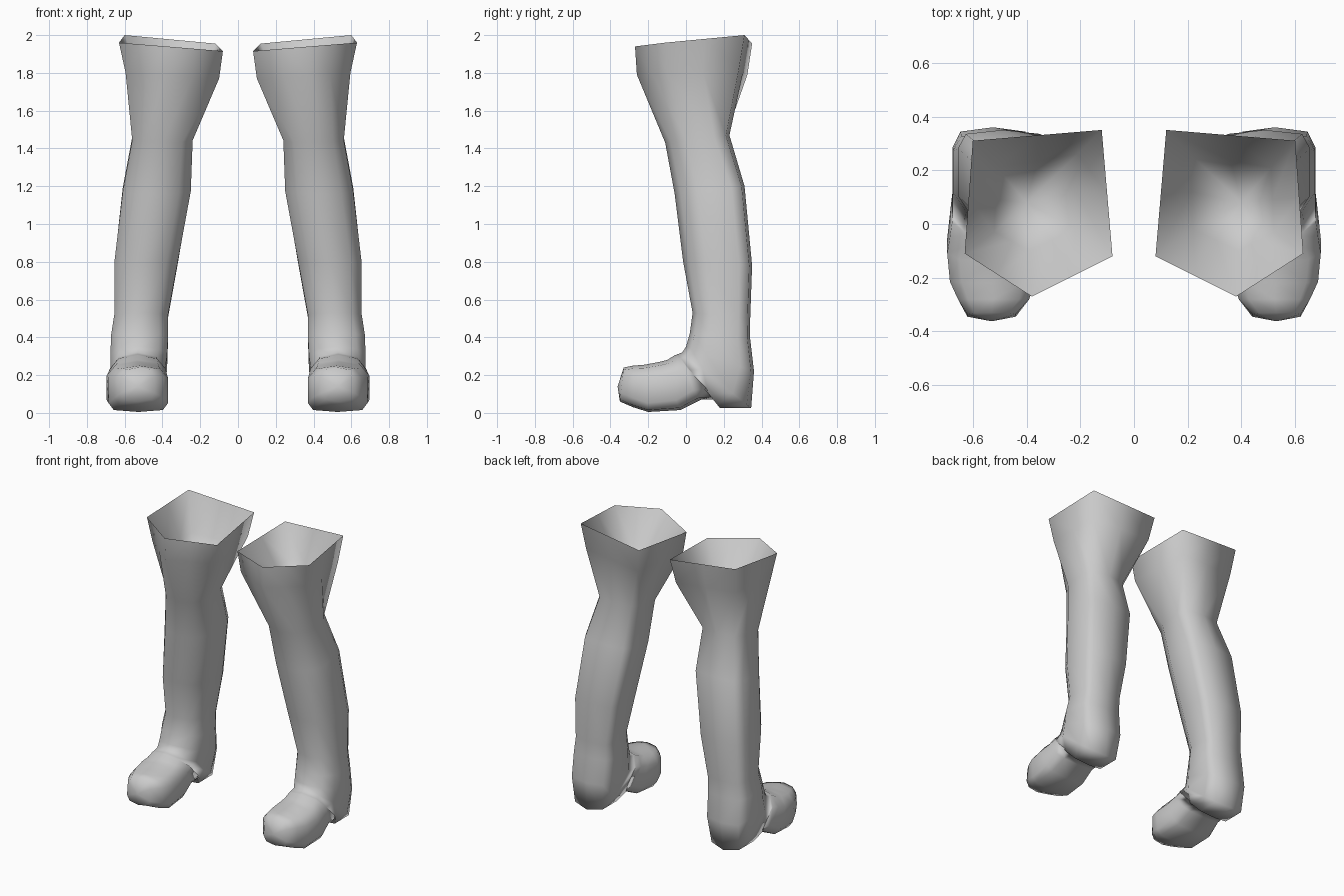
import bpy, bmesh, math
from mathutils import Vector

cube = bpy.data.objects.get("Cube")
if cube:
    bpy.data.objects.remove(cube, do_unlink=True)

leather = bpy.data.materials.new("pale grey leather")
leather.use_nodes = True
GREY = (0.6, 0.6, 0.6, 1)
leather.diffuse_color = GREY
leather.node_tree.nodes["Principled BSDF"].inputs["Base Color"].default_value = GREY

N = 10  # points per ring, starting at the front


def pentagon(corners):
    """Five corners plus their midpoints."""
    pts = []
    for i, c in enumerate(corners):
        a, b = Vector(c), Vector(corners[(i + 1) % 5])
        pts += [a, (a + b) / 2]
    return pts


def ring(yf, zf, yb, zb, x0, x1, front_power, back_power):
    """Rounded section between a front point and a back point."""
    pts = []
    for i in range(N):
        a = math.radians(-90 + 36 * i)
        c, s = math.cos(a), math.sin(a)
        power = back_power if s > 0 else front_power
        u = math.copysign((abs(c) / math.cos(math.radians(18))) ** power, c)
        t = (math.copysign(abs(s) ** power, s) + 1) / 2
        pts.append(Vector(((x0 + x1) / 2 + u * (x1 - x0) / 2,
                           yf + (yb - yf) * t, zf + (zb - zf) * t)))
    return pts


# Flared opening: inner lining, rim and the cuff under it
lining = pentagon([(0.39, -0.10, 1.74), (0.52, -0.03, 1.74), (0.51, 0.21, 1.76),
                   (0.21, 0.26, 1.75), (0.22, -0.02, 1.73)])
rim = pentagon([(0.38, -0.27, 1.94), (0.63, -0.11, 1.96), (0.60, 0.31, 2.0),
                (0.12, 0.35, 1.955), (0.08, -0.12, 1.915)])
cuff = pentagon([(0.38, -0.26, 1.79), (0.595, -0.10, 1.80), (0.58, 0.28, 1.82),
                 (0.15, 0.325, 1.79), (0.10, -0.11, 1.77)])

# Shaft and foot: front y, front z, back y, back z, inner x, outer x,
# squareness of the front half and of the back half
SECTIONS = [
    (-0.11, 1.43, 0.23, 1.47, 0.24, 0.56, 0.9, 0.55),
    (-0.06, 1.16, 0.31, 1.20, 0.25, 0.61, 0.9, 0.4),
    (-0.015, 0.80, 0.35, 0.78, 0.32, 0.655, 0.9, 0.4),
    (0.035, 0.53, 0.34, 0.50, 0.37, 0.655, 0.9, 0.45),
    (0.02, 0.42, 0.34, 0.39, 0.37, 0.672, 0.8, 0.45),
    (0.0, 0.35, 0.36, 0.22, 0.375, 0.675, 0.75, 0.45),
    (-0.02, 0.32, 0.345, 0.025, 0.385, 0.675, 0.75, 0.65),
    (-0.045, 0.31, 0.18, 0.025, 0.385, 0.675, 0.75, 0.65),
    (-0.06, 0.305, 0.165, 0.07, 0.385, 0.677, 0.75, 0.6),
    (-0.10, 0.28, 0.08, 0.07, 0.38, 0.685, 0.75, 0.55),
    (-0.14, 0.27, -0.03, 0.015, 0.375, 0.695, 0.7, 0.45),
    (-0.22, 0.255, -0.20, 0.005, 0.37, 0.685, 0.7, 0.4),
    (-0.28, 0.25, -0.28, 0.03, 0.39, 0.655, 0.7, 0.5),
    (-0.33, 0.24, -0.35, 0.06, 0.44, 0.62, 0.7, 0.6),
]


def boot(name, side):
    bm = bmesh.new()
    rows = [lining, rim, cuff] + [ring(*s) for s in SECTIONS]
    rows = [[bm.verts.new((p.x * side, p.y, p.z)) for p in r] for r in rows]
    for a, b in zip(rows, rows[1:]):
        for i in range(N):
            j = (i + 1) % N
            bm.faces.new((a[i], a[j], b[j], b[i]))
    # Bottom of the lining and tip of the toe
    for row, tip in ((rows[0], (0.40, 0.08, 1.55)), (rows[-1], (0.53, -0.362, 0.14))):
        t = bm.verts.new((tip[0] * side, tip[1], tip[2]))
        for i in range(N):
            bm.faces.new((row[i], row[(i + 1) % N], t))
    bmesh.ops.recalc_face_normals(bm, faces=bm.faces)
    for f in bm.faces:
        f.smooth = True
    # Crisp rim edge
    for i in range(N):
        bm.edges.get((rows[1][i], rows[1][(i + 1) % N])).smooth = False
    mesh = bpy.data.meshes.new(name)
    bm.to_mesh(mesh)
    bm.free()
    mesh.materials.append(leather)
    bpy.context.collection.objects.link(bpy.data.objects.new(name, mesh))


boot("left_boot", 1)
boot("right_boot", -1)
